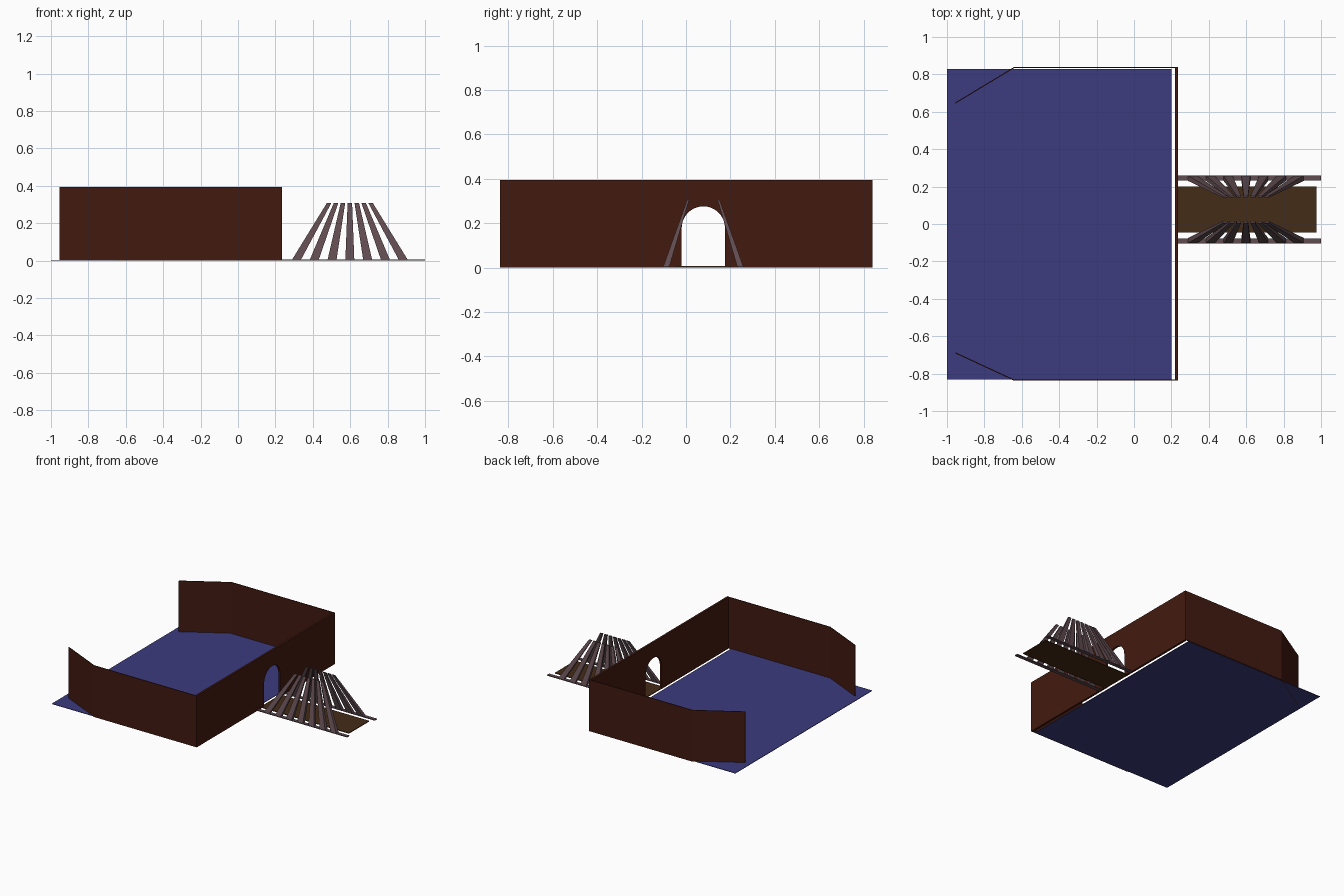
import bpy, bmesh, math
from mathutils import Vector

if "Cube" in bpy.data.objects:
    bpy.data.objects.remove(bpy.data.objects["Cube"])


def material(name, rgb):
    m = bpy.data.materials.new(name)
    m.diffuse_color = (*rgb, 1)
    m.use_nodes = True
    m.node_tree.nodes["Principled BSDF"].inputs["Base Color"].default_value = m.diffuse_color
    return m


BLUE = material("blue_floor", (0.045, 0.043, 0.21))
BROWN = material("dark_red_brown", (0.055, 0.010, 0.005))
EARTH = material("earth_brown", (0.058, 0.025, 0.008))
MAUVE = material("mauve_grey", (0.115, 0.07, 0.08))


def loft(name, lower, upper, mat):
    """Solid between two matching outlines."""
    bm = bmesh.new()
    a = [bm.verts.new(p) for p in lower]
    b = [bm.verts.new(p) for p in upper]
    bm.faces.new(a)
    bm.faces.new(b)
    for i in range(len(a)):
        j = (i + 1) % len(a)
        bm.faces.new((a[i], a[j], b[j], b[i]))
    bmesh.ops.recalc_face_normals(bm, faces=bm.faces)
    me = bpy.data.meshes.new(name)
    bm.to_mesh(me)
    bm.free()
    me.materials.append(mat)
    ob = bpy.data.objects.new(name, me)
    bpy.context.collection.objects.link(ob)
    return ob


def rect(x0, x1, y0, y1, z):
    return [(x0, y0, z), (x1, y0, z), (x1, y1, z), (x0, y1, z)]


def slab(name, x0, x1, y0, y1, z0, z1, mat):
    return loft(name, rect(x0, x1, y0, y1, z0), rect(x0, x1, y0, y1, z1), mat)


H = 0.395      # wall height
CY = 0.078     # centre line of the doorway and tunnel

# Floor and path
slab("floor", -1.0, 0.2, -0.832, 0.83, 0, 0.004, BLUE)
slab("path", 0.222, 0.975, -0.045, 0.2, 0, 0.006, EARTH)

# End wall with round-topped doorway
r, spring = 0.0975, 0.178
arch = [(CY + r * math.cos(t), spring + r * math.sin(t))
        for t in [math.pi * i / 20 for i in range(21)]]
outline = [(-0.838, 0), (CY - r, 0)] + arch[::-1] + [(CY + r, 0), (0.84, 0), (0.84, H), (-0.838, H)]
loft("end_wall", [(0.22, y, z) for y, z in outline],
     [(0.236, y, z) for y, z in outline], BROWN)


# Thin side walls, each with an angled wing at the open end
def side_wall(name, s, pts):
    t = 0.006
    inner = [(x, y - s * t) for x, y in reversed(pts)]
    ring = pts + inner
    loft(name, [(x, y, 0) for x, y in ring], [(x, y, H) for x, y in ring], BROWN)


side_wall("back_side_wall", 1, [(0.225, 0.84), (-0.64, 0.84), (-0.955, 0.65)])
side_wall("front_side_wall", -1, [(0.225, -0.838), (-0.64, -0.838), (-0.955, -0.692)])

# Base rails and fanned, tapering ribs on both sides of the path
for side, s in (("back", 1), ("front", -1)):
    ya, yb = sorted((CY + s * 0.155, CY + s * 0.182))
    slab(f"{side}_rail", 0.23, 1.0, ya, yb, 0, 0.006, MAUVE)
    y0, y1 = sorted((CY + s * 0.153, CY + s * 0.181))
    t0, t1 = sorted((CY + s * 0.063, CY + s * 0.072))
    for i in range(-3, 4):
        xb, xt = 0.598 + i * 0.0955, 0.598 + i * 0.037
        loft(f"{side}_rib_{i + 4}",
             rect(xb - 0.024, xb + 0.024, y0, y1, 0.003),
             rect(xt - 0.012, xt + 0.012, t0, t1, 0.308), MAUVE)
